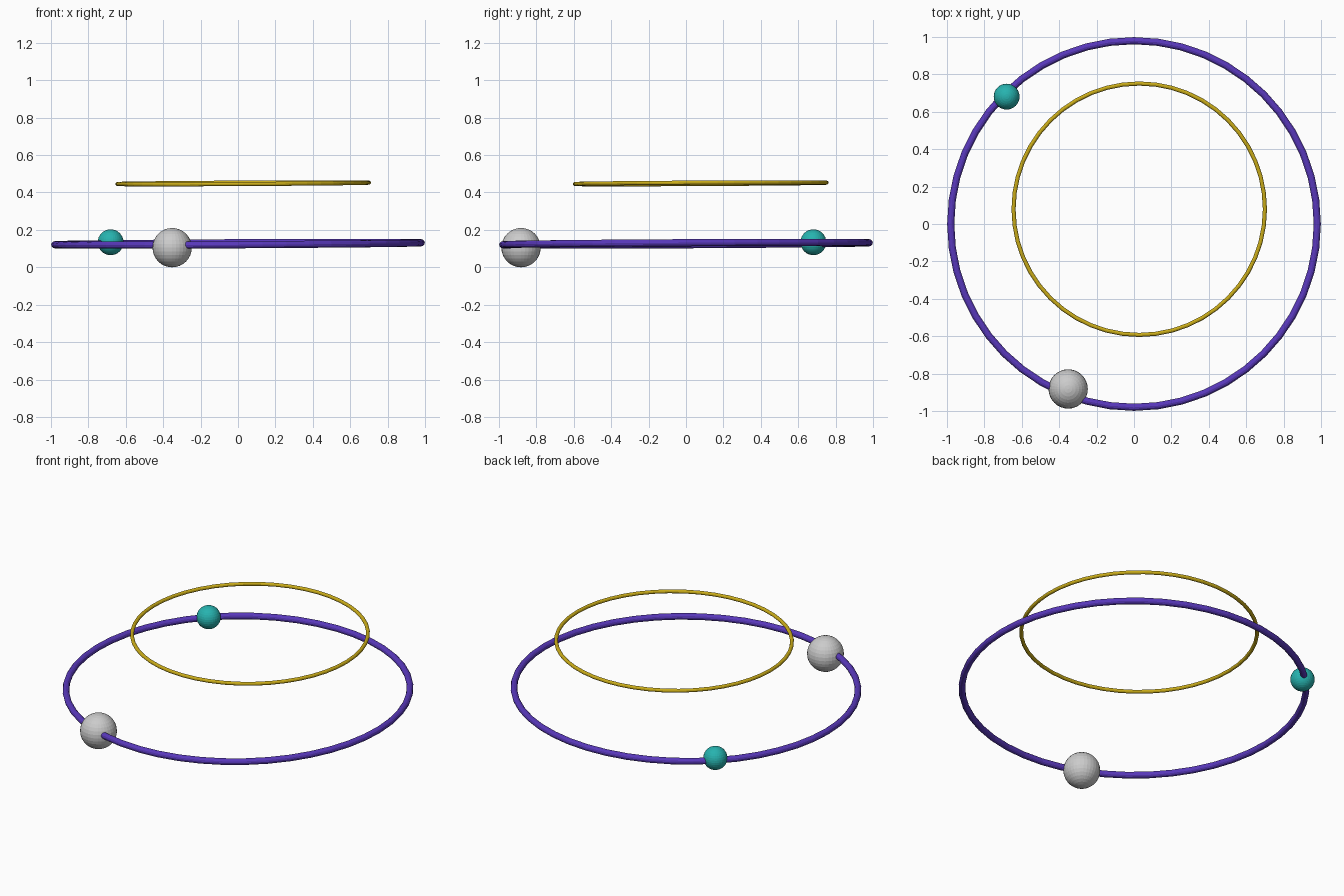
import bpy

if "Cube" in bpy.data.objects:
    bpy.data.objects.remove(bpy.data.objects["Cube"])

def paint(obj, name, color):
    mat = bpy.data.materials.new(name)
    mat.diffuse_color = (*color, 1)
    mat.use_nodes = True
    mat.node_tree.nodes["Principled BSDF"].inputs["Base Color"].default_value = mat.diffuse_color
    obj.data.materials.append(mat)

def ring(name, loc, major, minor, sides, color):
    # slight tilt: rises towards +x and +y
    bpy.ops.mesh.primitive_torus_add(location=loc, rotation=(0.0055, -0.0055, 0),
                                     major_radius=major, minor_radius=minor,
                                     major_segments=48, minor_segments=sides)
    obj = bpy.context.object
    obj.name = name
    paint(obj, name + "_colour", color)

def ball(name, loc, radius, color=None):
    bpy.ops.mesh.primitive_uv_sphere_add(segments=32, ring_count=16,
                                         radius=radius, location=loc)
    obj = bpy.context.object
    obj.name = name
    if color:
        paint(obj, name + "_colour", color)

# Two orbit rings
ring("outer_ring", (0, 0, 0.126), 0.98, 0.019, 12, (0.10, 0.04, 0.50))
ring("inner_ring", (0.028, 0.079, 0.449), 0.672, 0.011, 12, (0.60, 0.42, 0.01))

# Balls riding on the outer ring
ball("large_ball", (-0.352, -0.882, 0.105), 0.105)
ball("small_ball", (-0.681, 0.681, 0.134), 0.069, (0.02, 0.45, 0.43))
